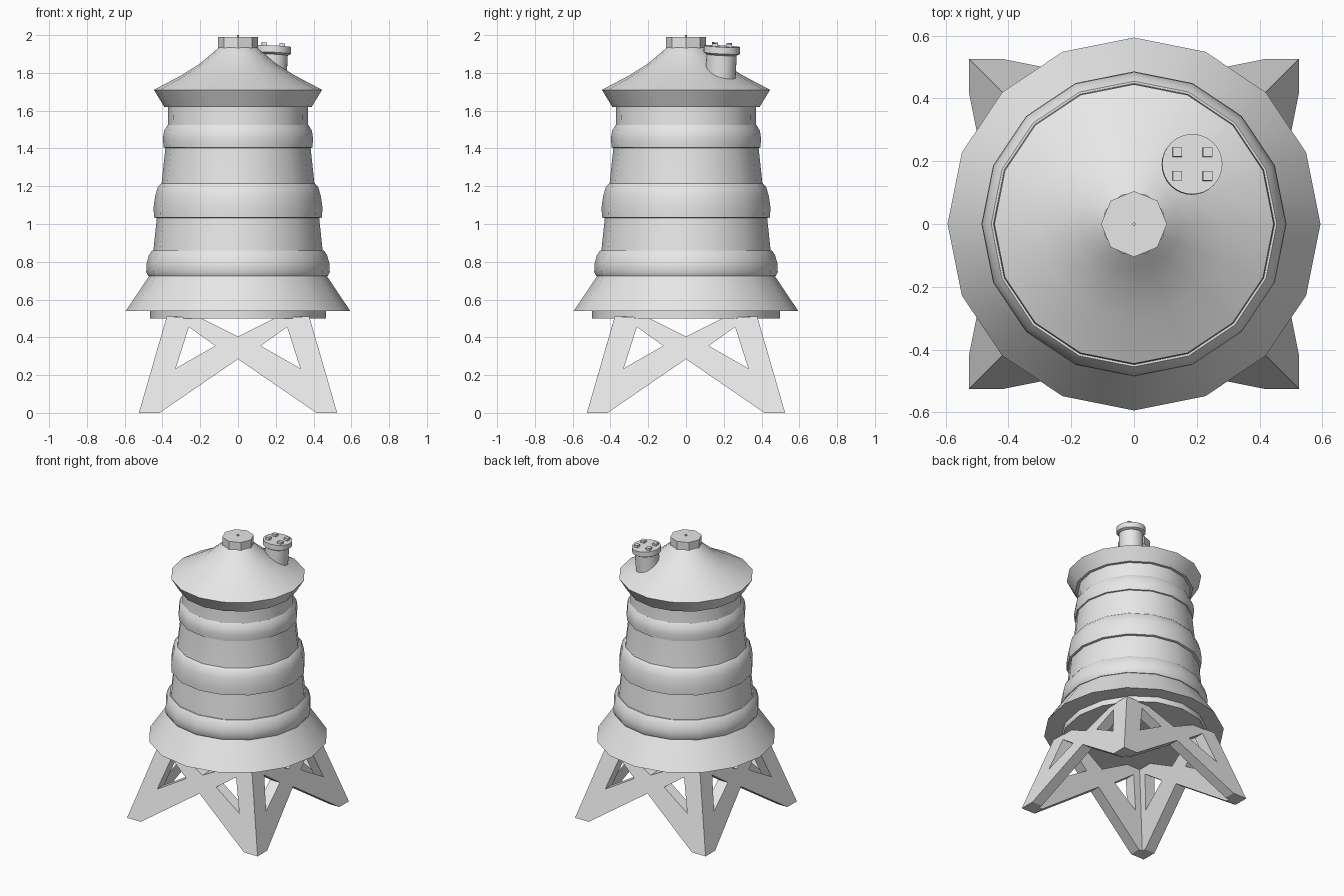
import bpy, bmesh, math
from mathutils import Matrix, Vector

cube = bpy.data.objects.get("Cube")
if cube:
    bpy.data.objects.remove(cube)

grey = bpy.data.materials.new("plain_grey")
grey.use_nodes = True
COLOUR = (0.8, 0.8, 0.8, 1)
grey.diffuse_color = COLOUR
grey.node_tree.nodes["Principled BSDF"].inputs["Base Color"].default_value = COLOUR


def finish(name, bm, smooth=True):
    bmesh.ops.recalc_face_normals(bm, faces=bm.faces)
    mesh = bpy.data.meshes.new(name)
    bm.to_mesh(mesh)
    bm.free()
    mesh.materials.append(grey)
    obj = bpy.data.objects.new(name, mesh)
    bpy.context.collection.objects.link(obj)
    if smooth:
        bpy.ops.object.select_all(action='DESELECT')
        obj.select_set(True)
        bpy.context.view_layer.objects.active = obj
        bpy.ops.object.shade_smooth_by_angle(angle=math.radians(35))
    return obj


def lathe(name, profile, sides=16, smooth=True):
    """Turn (radius, height) points around z and cap both ends."""
    bm = bmesh.new()
    rings = []
    for r, z in profile:
        rings.append([bm.verts.new((r * math.cos(math.tau * i / sides),
                                    r * math.sin(math.tau * i / sides), z))
                      for i in range(sides)])
    for low, high in zip(rings, rings[1:]):
        for i in range(sides):
            j = (i + 1) % sides
            bm.faces.new((low[i], low[j], high[j], high[i]))
    bm.faces.new(rings[0])
    bm.faces.new(rings[-1])
    return finish(name, bm, smooth)


# Tank: tapering body, rounded hoops, flared skirt and base disc
lathe("tank_body", [(.465, .70), (.43, 1.03), (.405, 1.21), (.372, 1.52), (.37, 1.64)])
lathe("lower_hoop", [(.45, .725), (.475, .725), (.486, .745), (.484, .79),
                     (.472, .835), (.455, .86)])
lathe("middle_hoop", [(.42, 1.03), (.445, 1.035), (.447, 1.09), (.438, 1.15),
                      (.425, 1.195), (.405, 1.215)])
lathe("upper_hoop", [(.375, 1.40), (.393, 1.405), (.398, 1.45), (.391, 1.495), (.372, 1.525)])
lathe("skirt", [(.594, .54), (.47, .725)])
disc = lathe("base_disc", [(.497, .50), (.497, .545)])
disc.scale.x = .938

# Roof with sloped eaves, a cap and a tiny pin
lathe("roof", [(.39, 1.62), (.445, 1.71), (.30, 1.787), (.20, 1.85), (.145, 1.897), (.10, 1.935)])
lathe("roof_cap", [(.105, 1.93), (.105, 1.99)], 8, False)
lathe("cap_pin", [(.006, 1.985), (.006, 2.0)], 6, False)

# Hatch pipe leaning slightly outward, with a lid and four bolts
lean = Matrix.Translation((.185, .19, 1.925)) @ Matrix.Rotation(
    math.radians(4), 4, Vector((-1, 1, 0)))
hatch = [lathe("hatch_pipe", [(.08, -.17), (.08, 0)], 32),
         lathe("hatch_lid", [(.08, -.03), (.096, -.02), (.096, .016)], 32)]
for x in (-.048, .048):
    for y in (-.038, .038):
        bm = bmesh.new()
        bmesh.ops.create_cube(bm, size=.03,
                              matrix=Matrix.Translation((x, y, .017)))
        hatch.append(finish("hatch_bolt", bm, False))
for part in hatch:
    part.matrix_world = lean

# Stand: four leaning cross-braced sides joined at the corner legs
outline = {"foot": (.525, 0), "top": (.377, .51), "brace_top": (.2, .505),
           "cross_top": (0, .405), "cross_low": (0, .285), "foot_inner": (.415, 0),
           "hole_low": (.33, .235), "hole_top": (.26, .455), "hole_mid": (.12, .355)}
patches = ["foot top hole_top hole_low", "top brace_top hole_top",
           "brace_top cross_top hole_mid hole_top", "cross_top cross_low hole_mid",
           "cross_low foot_inner hole_low hole_mid", "foot_inner foot hole_low"]
LEAN, THICK = .29, .08
bm = bmesh.new()
for quarter in range(4):
    turn = Matrix.Rotation(quarter * math.pi / 2, 3, 'Z')
    for side in (1, -1):
        for patch in patches:
            points = [outline[key] for key in patch.split()]
            bm.faces.new([bm.verts.new(turn @ Vector((side * x, LEAN * z - .525, z)))
                          for x, z in points])
bmesh.ops.remove_doubles(bm, verts=bm.verts, dist=.002)
bmesh.ops.recalc_face_normals(bm, faces=bm.faces)
result = bmesh.ops.extrude_face_region(bm, geom=bm.faces[:], use_keep_orig=True)
for v in result["geom"]:
    if isinstance(v, bmesh.types.BMVert):
        shell = .525 - LEAN * v.co.z
        for axis in (0, 1):
            if abs(v.co[axis]) > shell - .01:
                v.co[axis] -= math.copysign(THICK, v.co[axis])
finish("stand", bm, False)
